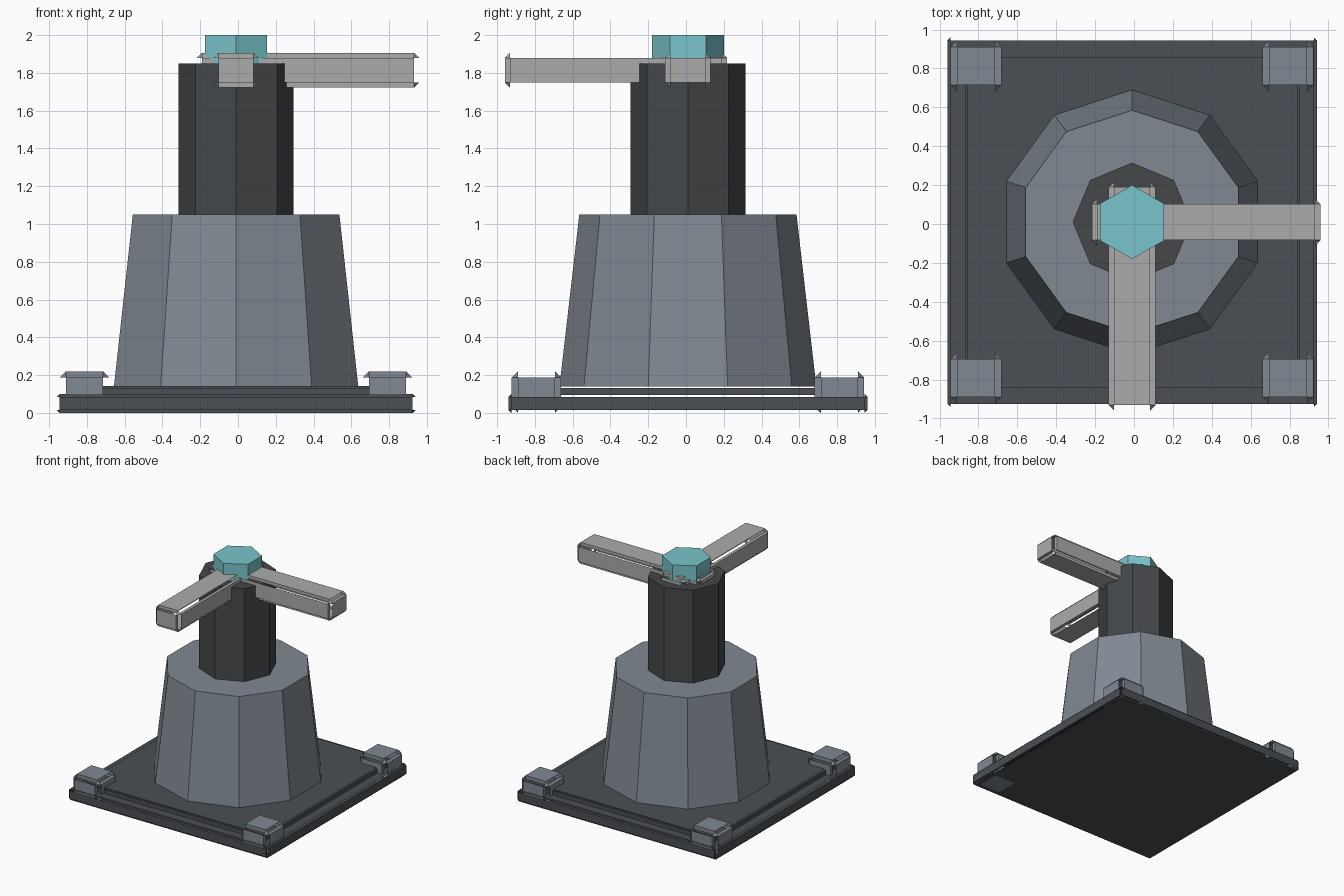
import bpy, bmesh, math
from mathutils import Vector
from itertools import product

cube = bpy.data.objects.get("Cube")
if cube:
    bpy.data.objects.remove(cube, do_unlink=True)

CX, CY = -0.01, 0.01  # axis shared by base, tower and arms


def material(name, rgb):
    m = bpy.data.materials.new(name)
    m.use_nodes = True
    m.diffuse_color = (*rgb, 1)
    m.node_tree.nodes["Principled BSDF"].inputs["Base Color"].default_value = (*rgb, 1)
    return m


charcoal = material("charcoal", (0.07, 0.078, 0.088))
dark_grey = material("dark grey", (0.058, 0.063, 0.068))
slate = material("slate grey", (0.22, 0.25, 0.29))
light_grey = material("light grey", (0.41, 0.41, 0.405))
teal = material("teal", (0.19, 0.56, 0.60))


def finish(name, bm, mat):
    mesh = bpy.data.meshes.new(name)
    bm.to_mesh(mesh)
    bm.free()
    mesh.materials.append(mat)
    obj = bpy.data.objects.new(name, mesh)
    bpy.context.collection.objects.link(obj)
    return obj


def prism(name, sides, r_low, r_high, z_low, z_high, mat):
    """Closed prism or tapered drum with a corner pointing along +y."""
    bm = bmesh.new()
    rings = []
    for r, z in ((r_low, z_low), (r_high, z_high)):
        angles = [math.pi / 2 + math.tau * i / sides for i in range(sides)]
        rings.append([bm.verts.new((CX + r * math.cos(a), CY + r * math.sin(a), z))
                      for a in angles])
    low, high = rings
    for i in range(sides):
        j = (i + 1) % sides
        bm.faces.new((low[i], low[j], high[j], high[i]))
    bm.faces.new(high)
    bm.faces.new(low[::-1])
    return finish(name, bm, mat)


def panel_box(name, low, high, cut, mat):
    """Box of six panels and chamfered corners, with stepped open edges."""
    low, high = Vector(low), Vector(high)
    centre, half = (low + high) / 2, (high - low) / 2
    bm = bmesh.new()
    points = {}
    for signs in product((-1, 1), repeat=3):
        for axis in range(3):
            p = Vector([s * (half[i] - (0 if i == axis else cut))
                        for i, s in enumerate(signs)])
            points[signs, axis] = bm.verts.new(centre + p)

    def add(verts, outward):
        face = bm.faces.new(verts)
        face.normal_update()
        if face.normal.dot(outward) < 0:
            face.normal_flip()

    def corner(axis, s, t, u):
        signs = [0, 0, 0]
        signs[axis], signs[(axis + 1) % 3], signs[(axis + 2) % 3] = s, t, u
        return tuple(signs)

    for signs in product((-1, 1), repeat=3):
        add([points[signs, a] for a in range(3)], Vector(signs))
    loop = ((-1, -1), (1, -1), (1, 1), (-1, 1))
    for axis in range(3):
        side, third = (axis + 1) % 3, (axis + 2) % 3
        for s in (-1, 1):
            outward = Vector((0, 0, 0))
            outward[axis] = s
            add([points[corner(axis, s, t, u), axis] for t, u in loop], outward)
            # ledge recessed below this panel, joined to a neighbouring panel
            for t in (-1, 1):
                c0, c1 = corner(axis, s, t, -1), corner(axis, s, t, 1)
                add([points[c0, side], points[c1, side],
                     points[c1, third], points[c0, third]], outward)
    return finish(name, bm, mat)


def centred_box(name, x, y, hx, hy, z_low, z_high, cut, mat):
    return panel_box(name, (x - hx, y - hy, z_low), (x + hx, y + hy, z_high), cut, mat)


# Base plates
centred_box("base_plate", CX, CY, 0.95, 0.95, 0, 0.10, 0.015, charcoal)
centred_box("raised_plate", CX, CY, 0.86, 0.86, 0.085, 0.143, 0.01, charcoal)

# Corner feet
for x_name, sx in (("right", -1), ("left", 1)):
    for y_name, sy in (("front", -1), ("back", 1)):
        centred_box(f"{y_name}_{x_name}_foot", CX + sx * 0.802, CY + sy * 0.802,
                    0.131, 0.131, 0, 0.22, 0.033, slate)

# Tapered body, column and cap
prism("tapered_body", 10, 0.68, 0.575, 0.14, 1.05, slate)
prism("column", 8, 0.305, 0.305, 1.05, 1.85, dark_grey)
prism("cap", 6, 0.19, 0.19, 1.85, 2.0, teal)

# Two arms at right angles
ARM = dict(z_low=1.722, z_high=1.906, cut=0.027, mat=light_grey)
centred_box("left_arm", 0.371, CY, 0.588, 0.12, **ARM)
centred_box("front_arm", CX, -0.371, 0.12, 0.588, **ARM)
